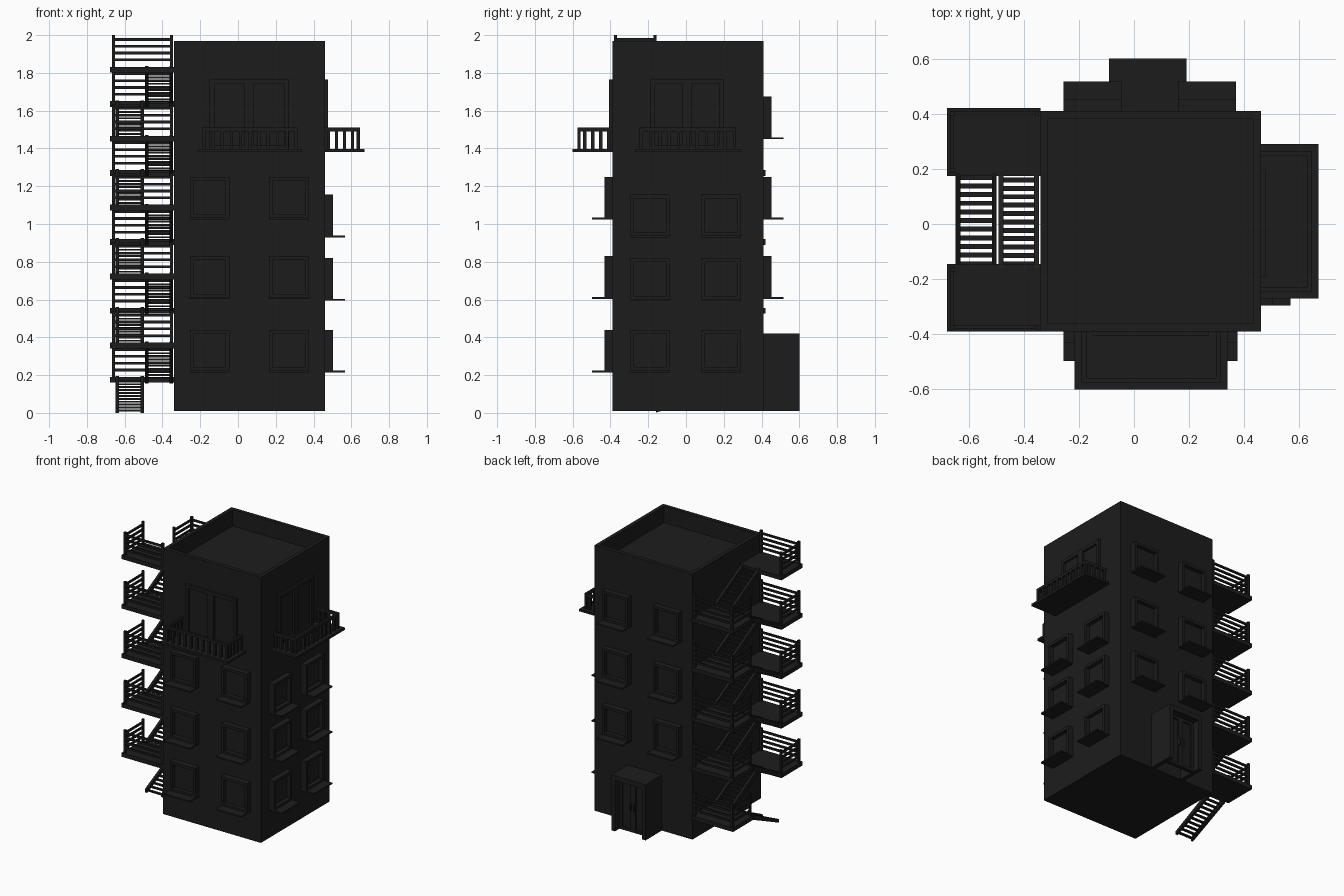
import bpy, bmesh
from mathutils import Matrix

if "Cube" in bpy.data.objects:
    bpy.data.objects.remove(bpy.data.objects["Cube"])

mat = bpy.data.materials.new("dark")
mat.diffuse_color = (0.012, 0.012, 0.012, 1)
mat.use_nodes = True
mat.node_tree.nodes["Principled BSDF"].inputs["Base Color"].default_value = mat.diffuse_color

X0, X1, Y0, Y1, TOP = -0.34, 0.46, -0.39, 0.41, 1.97


class Part:
    """Collects boxes into one named object."""
    def __init__(self, name):
        self.name, self.bm = name, bmesh.new()

    def box(self, a, b):
        lo = [min(p, q) for p, q in zip(a, b)]
        hi = [max(p, q) for p, q in zip(a, b)]
        m = Matrix.Translation([(p + q) / 2 for p, q in zip(lo, hi)]) @ \
            Matrix.Diagonal([q - p for p, q in zip(lo, hi)] + [1])
        return bmesh.ops.create_cube(self.bm, size=1, matrix=m)['verts']

    def done(self):
        me = bpy.data.meshes.new(self.name)
        self.bm.to_mesh(me)
        self.bm.free()
        me.materials.append(mat)
        ob = bpy.data.objects.new(self.name, me)
        bpy.context.collection.objects.link(ob)


def on_wall(side, u, d, z):
    """Wall coordinates: u along the wall, d outward, z up."""
    if side == 'front':
        return (u, Y0 - d, z)
    if side == 'right':
        return (X1 + d, u, z)
    return (u, Y1 + d, z)


def wbox(part, side, u0, u1, d0, d1, z0, z1):
    part.box(on_wall(side, u0, d0, z0), on_wall(side, u1, d1, z1))


def frame(part, side, u0, u1, d0, d1, z0, z1, t):
    wbox(part, side, u0, u0 + t, d0, d1, z0, z1)
    wbox(part, side, u1 - t, u1, d0, d1, z0, z1)
    wbox(part, side, u0 + t, u1 - t, d0, d1, z1 - t, z1)
    wbox(part, side, u0 + t, u1 - t, d0, d1, z0, z0 + t)


# main block with a sunken roof
p = Part("building_body")
p.box((X0, Y0, 0.01), (X1, Y1, TOP))
p.bm.faces.ensure_lookup_table()
roof = max(p.bm.faces, key=lambda f: f.calc_center_median().z)
bmesh.ops.inset_region(p.bm, faces=[roof], thickness=0.04)
ext = bmesh.ops.extrude_discrete_faces(p.bm, faces=[roof])['faces'][0]
for v in ext.verts:
    v.co.z -= 0.12
p.done()

# windows with sills, two per floor on three sides
rows = {'front': ((-0.255, 0.165), (0.22, 0.61, 1.03)),
        'right': ((-0.295, 0.08), (0.22, 0.6, 0.935)),
        'back': ((-0.255, 0.16), (0.61, 1.03, 1.455))}
for side, (us, zs) in rows.items():
    fr, sill = Part(side + "_window_frames"), Part(side + "_window_sills")
    for u in us:
        for z in zs:
            frame(fr, side, u, u + 0.21, 0, 0.042, z, z + 0.22, 0.02)
            wbox(fr, side, u + 0.02, u + 0.19, 0, 0.012, z + 0.02, z + 0.2)
            wbox(sill, side, u, u + 0.21, 0, 0.107, z - 0.006, z + 0.004)
    fr.done()
    sill.done()

# balconies with double doors
for side, u0, u1, a0, a1 in (('front', -0.215, 0.34, -0.15, 0.27),
                             ('right', -0.27, 0.29, -0.19, 0.20)):
    door = Part(side + "_balcony_door")
    mid = (a0 + a1) / 2
    frame(door, side, a0, mid, 0, 0.017, 1.39, 1.765, 0.025)
    frame(door, side, mid, a1, 0, 0.017, 1.39, 1.765, 0.025)
    door.done()
    slab = Part(side + "_balcony_floor")
    wbox(slab, side, u0, u1, 0, 0.21, 1.38, 1.397)
    slab.done()
    rail = Part(side + "_balcony_railing")
    r0, r1, d1, t = u0 + 0.025, u1 - 0.025, 0.185, 0.017
    wbox(rail, side, r0, r1, d1 - t, d1, 1.49, 1.51)
    n = 11
    for i in range(n):
        u = r0 + (r1 - r0 - t) * i / (n - 1)
        wbox(rail, side, u, u + t, d1 - t, d1, 1.395, 1.492)
    for u in (r0, r1 - t):
        wbox(rail, side, u, u + t, 0, d1 - t, 1.49, 1.51)
        for i in range(4):
            d = 0.01 + i * 0.0425
            wbox(rail, side, u, u + t, d, d + t, 1.395, 1.492)
    rail.done()

# entrance porch and double door
p = Part("entrance_porch")
p.box((-0.09, Y1, 0.01), (-0.06, 0.6, 0.42))
p.box((0.16, Y1, 0.01), (0.19, 0.6, 0.42))
p.box((-0.06, Y1, 0.385), (0.16, 0.6, 0.42))
p.done()
p = Part("entrance_door")
p.box((-0.06, 0.52, 0.01), (0.16, 0.535, 0.385))
for a, b in ((-0.06, 0.05), (0.05, 0.16)):
    frame(p, 'back', a, b, 0.125, 0.138, 0.01, 0.385, 0.02)
for x in (0.035, 0.065):
    p.box((x - 0.004, 0.545, 0.17), (x + 0.004, 0.562, 0.22))
p.done()

# fire escape landings with railings on the end and outer sides
STEP = 0.365
landings, rails = Part("fire_escape_landings"), Part("fire_escape_railings")
XO, XI = -0.66, -0.352
for z_first, ya, yb, y_end, y_in in ((0.19, 0.175, 0.42, 0.402, 0.195),
                                     (0.372, -0.39, -0.145, -0.374, -0.165)):
    for i in range(5):
        z = z_first + STEP * i
        landings.box((-0.678, ya, z - 0.03), (X0, yb, z))
        for x, y in ((XO, y_end), (XO, y_in), (XI, y_end)):
            rails.box((x - 0.008, y - 0.008, z), (x + 0.008, y + 0.008, z + 0.168))
        for h in (0.037, 0.073, 0.109, 0.145):
            rails.box((XO, y_end - 0.006, z + h - 0.007), (XI, y_end + 0.006, z + h + 0.007))
            rails.box((XO - 0.006, y_end, z + h - 0.007), (XO + 0.006, y_in, z + h + 0.007))
landings.done()
rails.done()

# zigzag flights: outer lane climbs to the back, inner lane to the front
strs, treads = Part("stair_stringers"), Part("stair_treads")
YF, YB, N = -0.16, 0.185, 11


def flight(xa, xb, y_low, y_high, z_low, z_high):
    for x in (xa, xb - 0.018):
        for v in strs.box((x, y_low, -0.02), (x + 0.018, y_high, 0.02)):
            f = (v.co.y - y_low) / (y_high - y_low)
            v.co.z = max(0, v.co.z + z_low + f * (z_high - z_low))
    for i in range(N):
        f = (i + 0.5) / N
        y, z = y_low + f * (y_high - y_low), z_low + f * (z_high - z_low)
        treads.box((xa + 0.01, y - 0.009, z - 0.005), (xb - 0.01, y + 0.009, z + 0.005))


for i in range(5):
    za, zb = 0.175 + STEP * i, 0.357 + STEP * i
    flight(-0.648, -0.498, YF, YB, max(0.005, za - 0.183), za)
    flight(-0.492, -0.345, YB - 0.01, YF, za, zb)
strs.done()
treads.done()
